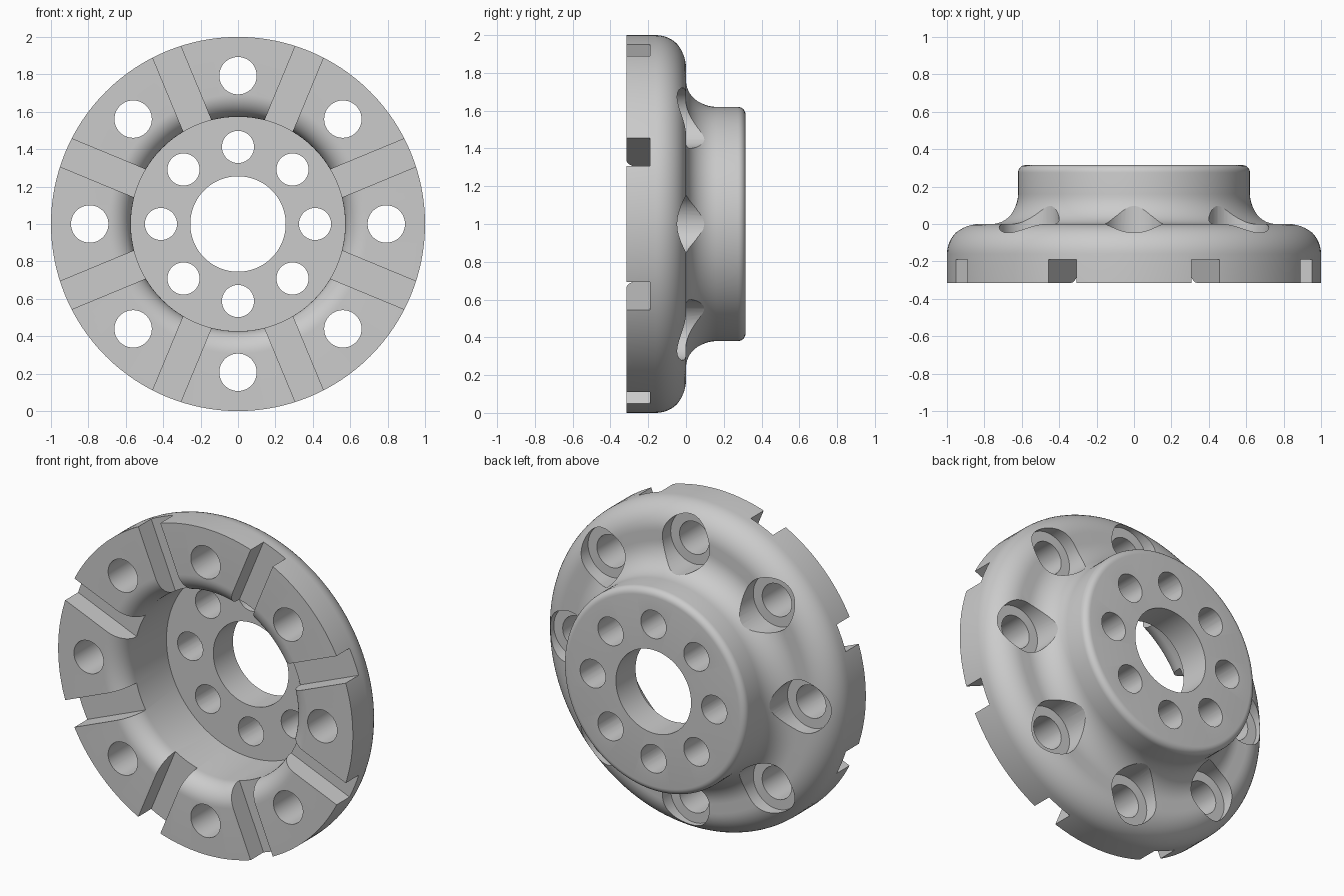
import bpy, bmesh
from math import sin, cos, pi, radians
from mathutils import Matrix, Vector

cube = bpy.data.objects.get("Cube")
if cube:
    bpy.data.objects.remove(cube, do_unlink=True)

FRONT, BACK = -0.315, 0.315
AXIS_Z = 1


def arc(r, y, radius, start, end, steps=12):
    """Profile points (radius, y) along a fillet."""
    angles = [radians(start + (end - start) * i / steps) for i in range(steps + 1)]
    return [(r + radius * cos(a), y + radius * sin(a)) for a in angles]


def lathe(bm, profile, segments, x=0, z=AXIS_Z, closed=True):
    """Turn a profile about an axis parallel to y; an open one gets end caps."""
    rings = [[bm.verts.new((x + r * cos(2 * pi * i / segments), y,
                            z + r * sin(2 * pi * i / segments)))
              for i in range(segments)] for r, y in profile]
    pairs = list(zip(rings, rings[1:]))
    if closed:
        pairs.append((rings[-1], rings[0]))
    else:
        bm.faces.new(rings[0])
        bm.faces.new(rings[-1])
    for a, b in pairs:
        for i in range(segments):
            k = (i + 1) % segments
            bm.faces.new((a[i], a[k], b[k], b[i]))


def finish(bm, name):
    bmesh.ops.recalc_face_normals(bm, faces=bm.faces)
    mesh = bpy.data.meshes.new(name)
    bm.to_mesh(mesh)
    bm.free()
    obj = bpy.data.objects.new(name, mesh)
    bpy.context.collection.objects.link(obj)
    return obj


# Turned body: outer rim, back shoulder, raised hub, bore, front recess
profile = [(1, FRONT)]
profile += arc(0.84, -0.16, 0.16, 0, 90)
profile += arc(0.78, 0.16, 0.16, 270, 180)
profile += arc(0.58, BACK - 0.04, 0.04, 0, 90, 6)
profile += [(0.255, BACK), (0.255, 0.125), (0.573, 0.125)]
profile += arc(0.693, FRONT + 0.12, 0.12, 180, 270)
bm = bmesh.new()
lathe(bm, profile, 128)
body = finish(bm, "grooved_flange_hub")

# Cutters: rim bolt holes with back counterbores, hub bolt holes, radial slots
bm = bmesh.new()
for i in range(8):
    a = i * pi / 4
    dx, dz = cos(a), sin(a)
    lathe(bm, [(0.1, -0.5), (0.1, -0.08), (0.16, -0.08), (0.16, 0.5)], 48,
          0.793 * dx, AXIS_Z + 0.793 * dz, closed=False)
    lathe(bm, [(0.086, 0), (0.086, 0.5)], 40,
          0.412 * dx, AXIS_Z + 0.412 * dz, closed=False)
    place = (Matrix.Translation((0, 0, AXIS_Z)) @ Matrix.Rotation(a + pi / 8, 4, 'Y')
             @ Matrix.Translation((0.8, -0.34, 0))
             @ Matrix.Diagonal(Vector((0.6, 0.3, 0.162, 1))))
    bmesh.ops.create_cube(bm, size=1, matrix=place)
cutter = finish(bm, "hole_and_slot_cutter")
cutter.hide_render = True

# Cut the body and discard the cutter
bpy.ops.object.select_all(action='DESELECT')
bpy.context.view_layer.objects.active = body
body.select_set(True)
cut = body.modifiers.new("cut", 'BOOLEAN')
cut.operation = 'DIFFERENCE'
cut.solver = 'EXACT'
cut.object = cutter
bpy.ops.object.modifier_apply(modifier=cut.name)
bpy.data.objects.remove(cutter, do_unlink=True)
bpy.ops.object.shade_smooth_by_angle(angle=radians(25))

# Plain grey metal
grey = bpy.data.materials.new("plain_grey")
grey.use_nodes = True
colour = (0.6, 0.6, 0.6, 1)
grey.diffuse_color = colour
grey.node_tree.nodes["Principled BSDF"].inputs["Base Color"].default_value = colour
body.data.materials.clear()
body.data.materials.append(grey)
